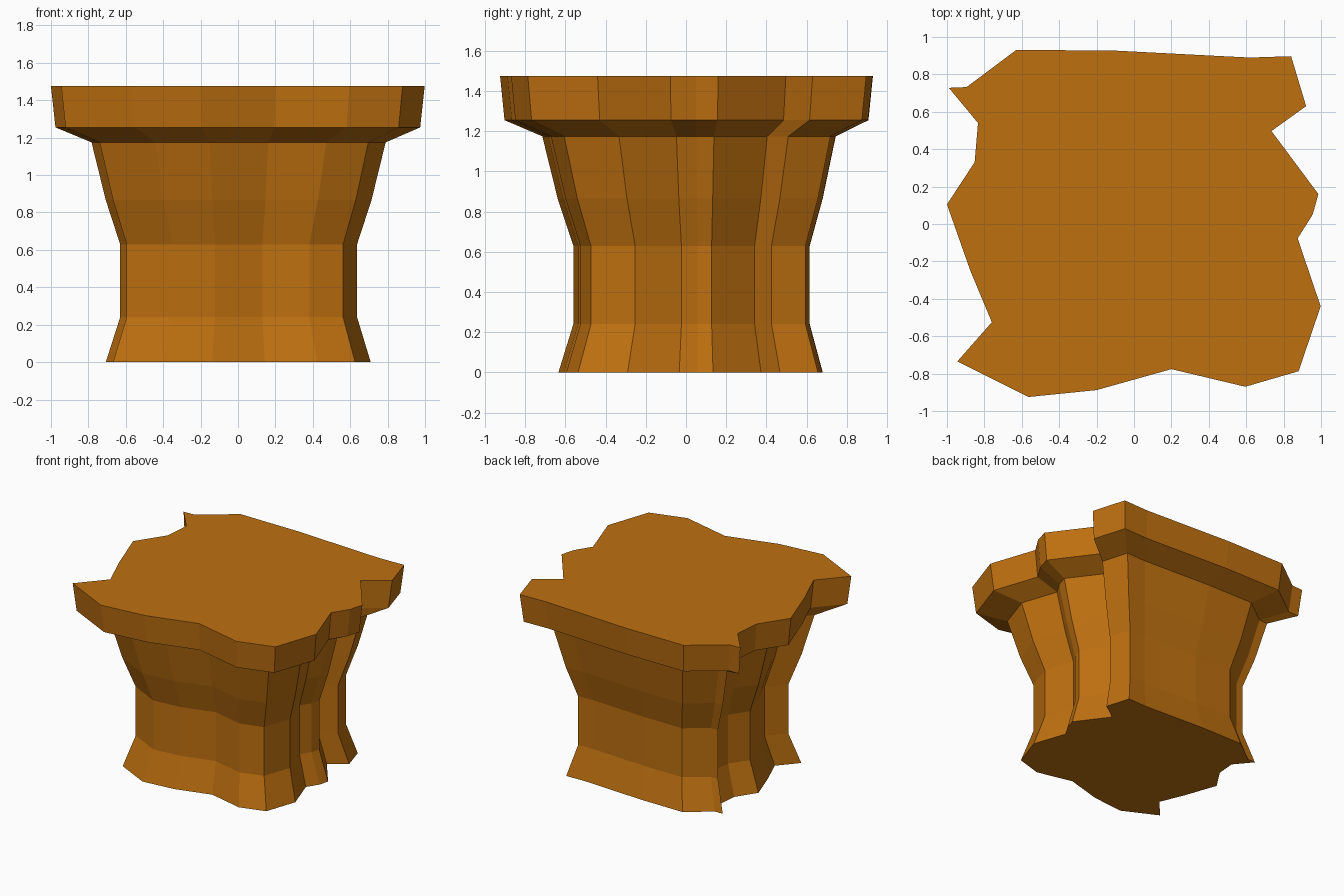
import bpy, bmesh

if "Cube" in bpy.data.objects:
    bpy.data.objects.remove(bpy.data.objects["Cube"])

# Rocky outline of the top, clockwise seen from above
OUTLINE = [
    (-0.63, 0.93), (-0.12, 0.928), (0.38, 0.902), (0.62, 0.89), (0.84, 0.897),
    (0.92, 0.63), (0.735, 0.497), (0.986, 0.16), (0.955, 0.05), (0.875, -0.077),
    (0.998, -0.44), (0.88, -0.787), (0.595, -0.87), (0.20, -0.776), (-0.20, -0.888),
    (-0.565, -0.925), (-0.945, -0.735), (-0.76, -0.525), (-0.875, -0.25),
    (-1.0, 0.105), (-0.852, 0.33), (-0.834, 0.54), (-0.99, 0.728), (-0.895, 0.732),
]

# Vertical profile: height, outline scale, x shift, y shift
PROFILE = [
    (0.0, 0.709, 0.002, 0.021),
    (0.24, 0.634, 0.004, 0.026),
    (0.63, 0.634, 0.004, 0.026),
    (0.866, 0.711, 0.004, 0.019),
    (1.175, 0.787, 0.004, 0.013),
    (1.255, 0.976, 0.0, 0.0),
    (1.475, 1.0, 0.0, 0.0),
]


def loft(name, outline, profile):
    """Stack scaled copies of the outline and skin them into a closed solid."""
    bm = bmesh.new()
    rings = [[bm.verts.new((x * s + dx, y * s + dy, z)) for x, y in outline]
             for z, s, dx, dy in profile]
    n = len(outline)
    for low, high in zip(rings, rings[1:]):
        for i in range(n):
            j = (i + 1) % n
            bm.faces.new((low[j], low[i], high[i], high[j]))
    caps = [bm.faces.new(rings[0]), bm.faces.new(rings[-1][::-1])]
    bmesh.ops.triangulate(bm, faces=caps)
    bmesh.ops.recalc_face_normals(bm, faces=bm.faces)
    mesh = bpy.data.meshes.new(name)
    bm.to_mesh(mesh)
    bm.free()
    obj = bpy.data.objects.new(name, mesh)
    bpy.context.collection.objects.link(obj)
    return obj


# Flared rock pedestal with an overhanging flat cap
pedestal = loft("rock_pedestal", OUTLINE, PROFILE)
mat = bpy.data.materials.new("orange_rock")
mat.diffuse_color = (0.51, 0.16, 0.005, 1.0)
mat.use_nodes = True
mat.node_tree.nodes["Principled BSDF"].inputs["Base Color"].default_value = mat.diffuse_color
pedestal.data.materials.append(mat)
